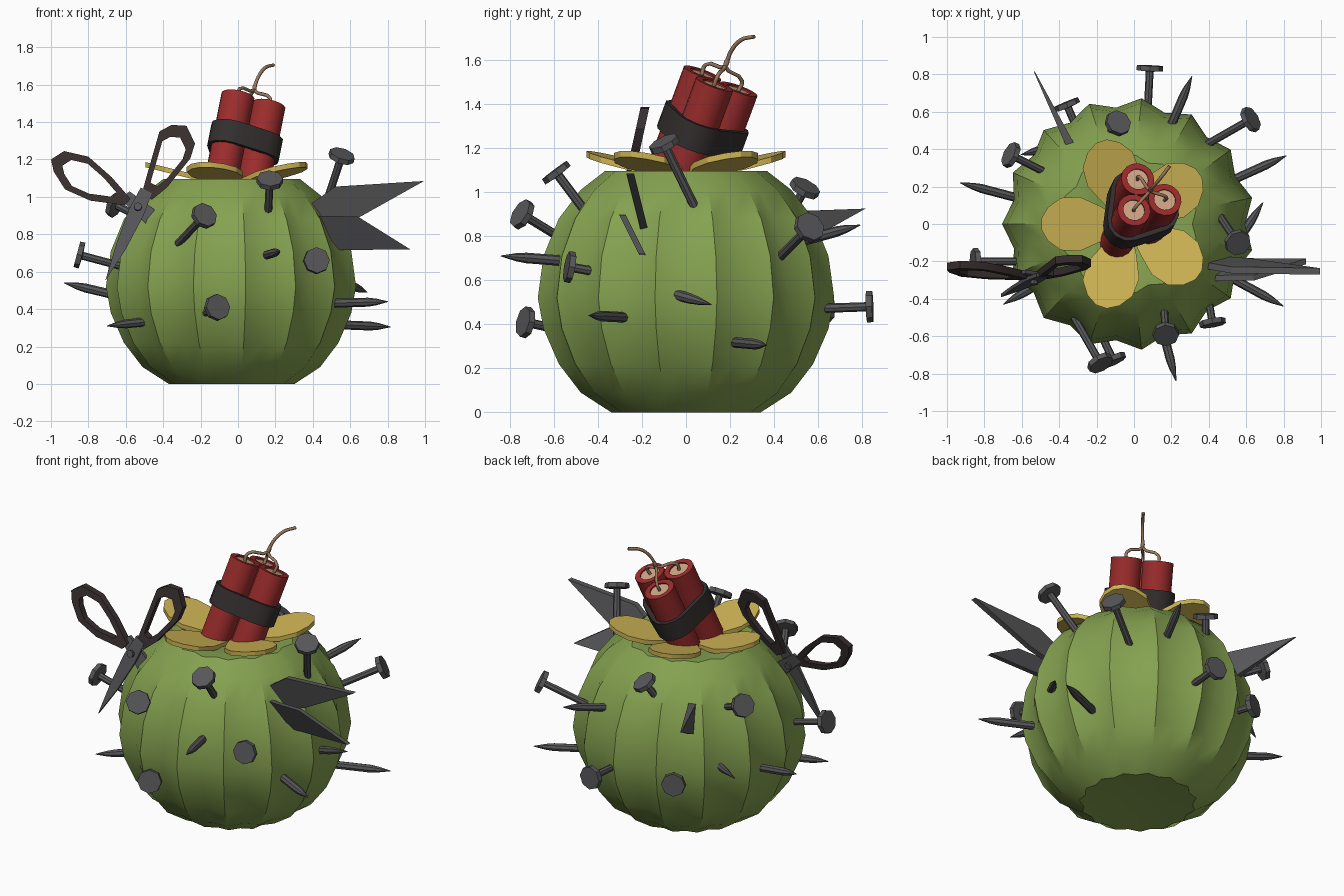
import bpy, bmesh, math
from mathutils import Vector

if "Cube" in bpy.data.objects:
    bpy.data.objects.remove(bpy.data.objects["Cube"])

def mat(name, r, g, b):
    m = bpy.data.materials.new(name)
    m.diffuse_color = (r, g, b, 1)
    m.use_nodes = True
    m.node_tree.nodes["Principled BSDF"].inputs["Base Color"].default_value = m.diffuse_color
    return m

GREEN = mat("cactus green", .235, .36, .08)
YELLOW = mat("petal yellow", .62, .46, .09)
RED = mat("stick red", .33, .025, .025)
TAN = mat("stick end tan", .62, .38, .23)
FUSE = mat("fuse brown", .32, .19, .11)
BAND = mat("band black", .035, .028, .028)
HANDLE = mat("handle dark brown", .04, .028, .028)
METAL = mat("metal grey", .095, .095, .1)

def finish(name, bm, mats, angle=30):
    bmesh.ops.recalc_face_normals(bm, faces=bm.faces[:])
    me = bpy.data.meshes.new(name)
    bm.to_mesh(me)
    bm.free()
    for m in mats:
        me.materials.append(m)
    ob = bpy.data.objects.new(name, me)
    bpy.context.collection.objects.link(ob)
    bpy.ops.object.select_all(action='DESELECT')
    ob.select_set(True)
    bpy.context.view_layer.objects.active = ob
    bpy.ops.object.shade_smooth_by_angle(angle=math.radians(angle))
    return ob

def bridge(bm, a, b):
    n = len(a)
    return [bm.faces.new((a[i], a[(i + 1) % n], b[(i + 1) % n], b[i])) for i in range(n)]

def lathe(bm, start, end, profile, sides):
    """Rings (radius, distance) along the line start -> end; returns the last cap."""
    start, axis = Vector(start), (Vector(end) - Vector(start)).normalized()
    q = axis.to_track_quat('Z', 'Y')
    rings = []
    for r, h in profile:
        rings.append([bm.verts.new(start + axis * h + q @ Vector((
            r * math.cos(2 * math.pi * i / sides), r * math.sin(2 * math.pi * i / sides), 0)))
            for i in range(sides)])
    for a, b in zip(rings, rings[1:]):
        bridge(bm, a, b)
    bm.faces.new(rings[0])
    return bm.faces.new(rings[-1])

def slab(bm, front, back):
    a = [bm.verts.new(p) for p in front]
    b = [bm.verts.new(p) for p in back]
    bridge(bm, a, b)
    bm.faces.new(a)
    bm.faces.new(b)

CX = -.03

# Ribbed cactus body: 15 sharp ridges with shallow valleys
bm = bmesh.new()
profile = [(.18, .012), (.34, .0), (.48, .09), (.58, .22), (.65, .38), (.676, .52),
           (.65, .71), (.58, .88), (.48, 1.01), (.37, 1.095), (.2, 1.09)]
rings = []
for r, z in profile:
    rings.append([bm.verts.new((CX + r * (1 if i % 2 else .925) * math.cos(math.radians(12 * i)),
                                r * (1 if i % 2 else .925) * math.sin(math.radians(12 * i)), z))
                  for i in range(30)])
for a, b in zip(rings, rings[1:]):
    bridge(bm, a, b)
for ring, z in ((rings[0], .02), (rings[-1], 1.03)):
    c = bm.verts.new((CX, 0, z))
    for i in range(30):
        bm.faces.new((ring[i], ring[(i + 1) % 30], c))
finish("cactus_body", bm, [GREEN], 38)

# Five flower petals
half = [(.04, .035), (.15, .095), (.26, .145), (.36, .14), (.43, .09)]
outline = half + [(.465, .03)] + [(.465, -.03)] + [(r, -w) for r, w in reversed(half)]
for k in range(5):
    t = math.radians(36 + 72 * k)
    c, s = math.cos(t), math.sin(t)
    bm = bmesh.new()
    top = [Vector((CX + r * c - w * s, r * s + w * c, 1.07 + .25 * r)) for r, w in outline]
    slab(bm, top, [p - Vector((0, 0, .028)) for p in top])
    finish("petal_%d" % (k + 1), bm, [YELLOW])

# Three leaning sticks with inset tan ends
axis = Vector((.2, .37, 1)).normalized()
tops = [Vector((0, .075, 1.54)), Vector((.165, .13, 1.49)), Vector((.02, .24, 1.467))]
joint = Vector((.09, .185, 1.59))
for k, p in enumerate(tops):
    bm = bmesh.new()
    cap = lathe(bm, p - axis * .52, p, [(.09, 0), (.09, .52), (.058, .52), (.058, .512)], 16)
    cap.material_index = 1
    finish("stick_%d" % (k + 1), bm, [RED, TAN])

# Band wrapped around the bundle
q = axis.to_track_quat('Z', 'Y')
mid = sum(tops, Vector()) / 3 - axis * .24
flat = [q.inverted() @ (p - axis * .24 - mid) for p in tops]
flat.sort(key=lambda v: math.atan2(v.y, v.x))
bm = bmesh.new()
loops = []
for r, h in ((.086, -.062), (.112, -.062), (.112, .062), (.086, .062)):
    ring = []
    for v in flat:
        a = math.atan2(v.y, v.x)
        for j in range(-2, 3):
            t = a + math.radians(30 * j)
            ring.append(bm.verts.new(mid + q @ Vector((v.x + r * math.cos(t), v.y + r * math.sin(t), h))))
    loops.append(ring)
for i in range(4):
    bridge(bm, loops[i], loops[(i + 1) % 4])
finish("bundle_band", bm, [BAND], 35)

# Fuses: three short leads joining one curved tail
cu = bpy.data.curves.new("fuse", 'CURVE')
cu.dimensions = '3D'
cu.bevel_depth = .0095
cu.bevel_resolution = 1
cu.use_fill_caps = True
cu.resolution_u = 4
paths = [[p - axis * .015, p + axis * .04, joint - axis * .02, joint + axis * .02] for p in tops]
paths.append([joint, Vector((.108, .205, 1.64)), Vector((.145, .25, 1.69)), Vector((.19, .31, 1.705))])
for pts in paths:
    sp = cu.splines.new('BEZIER')
    sp.bezier_points.add(len(pts) - 1)
    for bp, p in zip(sp.bezier_points, pts):
        bp.co = p
        bp.handle_left_type = bp.handle_right_type = 'AUTO'
cu.materials.append(FUSE)
bpy.context.collection.objects.link(bpy.data.objects.new("fuse", cu))

# Nails: head position, point inside the body
nails = [((.555, -.1, 1.22), (.44, .07, .87)), ((.17, -.59, 1.09), (.16, -.44, .89)),
         ((-.18, -.745, .9), (-.32, -.5, .75)), ((-.11, -.73, .41), (-.22, -.5, .36)),
         ((.42, -.53, .66), (.39, -.36, .63)), ((-.85, -.2, .69), (-.55, -.2, .61)),
         ((-.66, .37, .96), (-.4, .24, .83)), ((-.36, .64, .48), (-.28, .45, .47)),
         ((.625, .56, .84), (.38, .42, .70)), ((-.085, .54, 1.02), (-.17, .44, .83)),
         ((.085, .835, .48), (.07, .55, .47))]
for k, (head, inner) in enumerate(nails):
    L = (Vector(inner) - Vector(head)).length
    bm = bmesh.new()
    lathe(bm, head, inner, [(.07, -.012), (.072, .016), (.021, .02), (.021, L)], 8)
    finish("nail_%d" % (k + 1), bm, [METAL])

# Spikes: nail points poking outwards (inner end, tip)
spikes = [((-.55, .12, .45), (-.93, .22, .54)), ((-.42, -.27, .34), (-.7, -.43, .31)),
          ((.45, -.25, .43), (.8, -.44, .44)), ((.45, .2, .32), (.815, .365, .305)),
          ((.14, -.52, .685), (.225, -.84, .71)), ((.55, -.1, .55), (.69, .115, .49)),
          ((.17, .46, .76), (.31, .79, .85)), ((-.44, .41, .59), (-.605, .37, .48))]
for k, (inner, tip) in enumerate(spikes):
    L = (Vector(tip) - Vector(inner)).length
    bm = bmesh.new()
    lathe(bm, inner, tip, [(.024, 0), (.024, L - .12), (.018, L - .07), (.002, L)], 8)
    finish("spike_%d" % (k + 1), bm, [METAL])

# Flat metal shards, drawn in the front view and leaning in y
def plate(name, pts, y0, z0, lean, thick, material):
    bm = bmesh.new()
    f = [Vector((x, y0 + lean * (z - z0), z)) for x, z in pts]
    d = Vector((0, thick / 2, 0))
    slab(bm, [p - d for p in f], [p + d for p in f])
    return finish(name, bm, [material])

plate("upper_shard", [(.3, .9), (.52, 1.055), (.995, 1.085), (.62, .875), (.4, .8)], -.22, .95, -.25, .035, METAL)
plate("lower_shard", [(.38, .9), (.64, .895), (.92, .72), (.55, .715), (.4, .74)], -.24, .8, -.5, .03, METAL)

# Long triangular shard at the back left
bm = bmesh.new()
tri = [Vector((-.34, .42, .91)), Vector((-.53, .815, .925)), Vector((-.34, .42, .71))]
slab(bm, [tri[0] + Vector((.02, .01, 0)), tri[1], tri[2] + Vector((.02, .01, 0))],
     [tri[0] - Vector((.02, .01, 0)), tri[1] - Vector((.006, 0, 0)), tri[2] - Vector((.02, .01, 0))])
finish("back_shard", bm, [METAL])

# Scissors: two blades, pivot screw and two handle loops
plate("scissor_blade_front", [(-.52, 1.05), (-.46, 1.02), (-.505, .9), (-.60, .72), (-.71, .55), (-.65, .75), (-.585, .93)],
      -.297, .935, .22, .02, METAL)
plate("scissor_blade_rear", [(-.63, .99), (-.58, 1.03), (-.43, .92), (-.33, .75), (-.49, .855)],
      -.275, .935, .22, .02, METAL)
bm = bmesh.new()
lathe(bm, (-.535, -.255, .935), (-.535, -.325, .95), [(.022, 0), (.022, .07)], 8)
finish("scissor_pivot", bm, [METAL])

def handle(name, outer, k):
    cx = sum(p[0] for p in outer) / len(outer)
    cz = sum(p[1] for p in outer) / len(outer)
    inner = [(cx + k * (x - cx), cz + k * (z - cz)) for x, z in outer]
    bm = bmesh.new()
    loops = [[bm.verts.new((x, -.285 + .22 * (z - .935) + d, z)) for x, z in pts]
             for pts, d in ((outer, -.02), (outer, .02), (inner, .02), (inner, -.02))]
    for i in range(4):
        bridge(bm, loops[i], loops[(i + 1) % 4])
    finish(name, bm, [HANDLE])

handle("scissor_handle_left", [(-1.0, 1.2), (-.93, 1.245), (-.80, 1.215), (-.675, 1.105), (-.575, .99),
                               (-.605, .955), (-.79, .98), (-.925, 1.04), (-.985, 1.135)], .68)
handle("scissor_handle_right", [(-.515, 1.015), (-.49, 1.105), (-.42, 1.35), (-.355, 1.385), (-.275, 1.38),
                                (-.23, 1.285), (-.255, 1.205), (-.38, 1.05), (-.46, .985)], .66)
